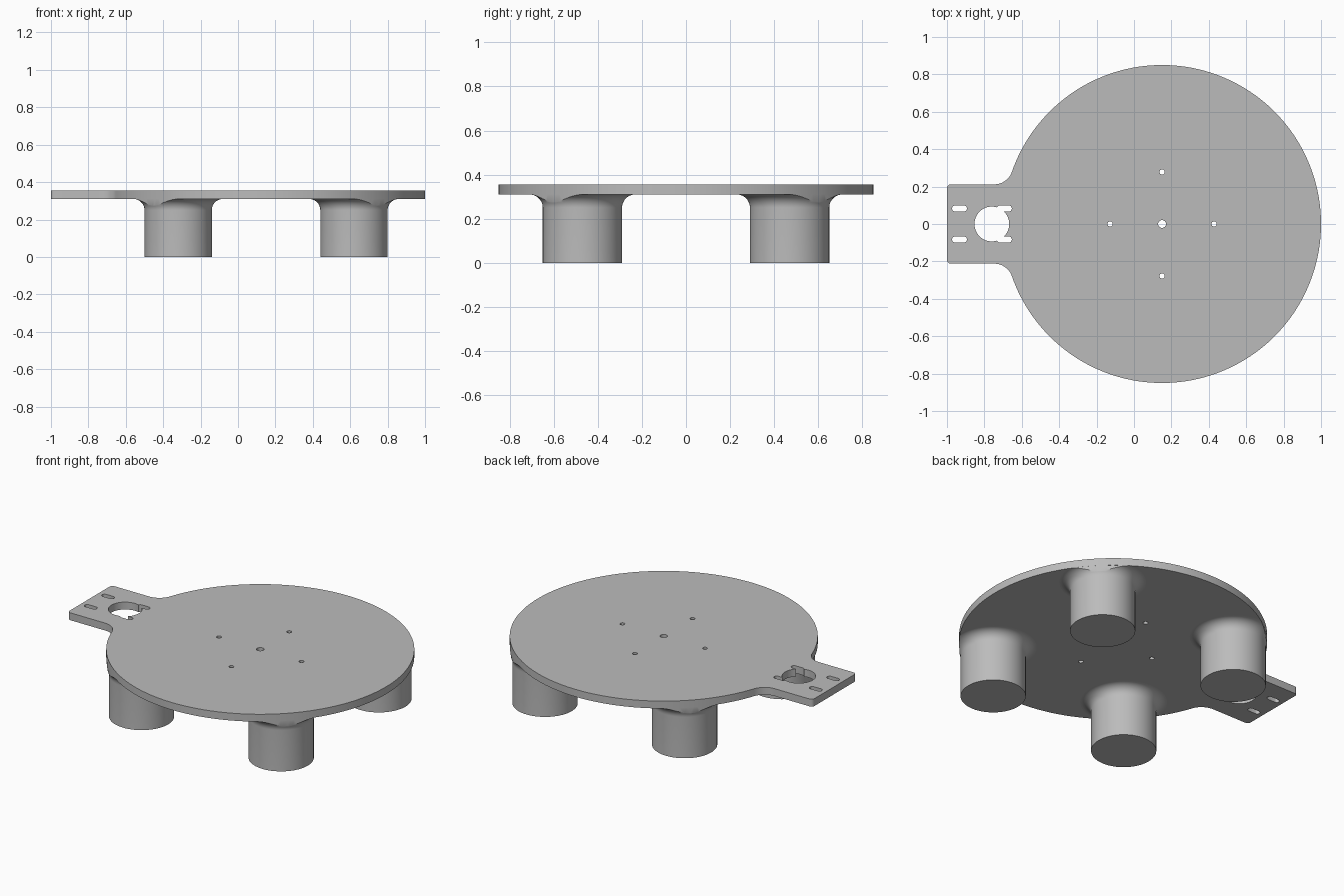
import bpy, bmesh
from math import pi, cos, sin, sqrt, atan2, radians
from mathutils import Matrix, Vector

if "Cube" in bpy.data.objects:
    bpy.data.objects.remove(bpy.data.objects["Cube"])

CX, R = 0.15, 0.85            # disc centre and radius
Z0, Z1 = 0.31, 0.355          # plate underside and top
TAB_Y, NECK, CORNER = 0.212, 0.1, 0.02
LEG_R, LEG_OFF, FILLET = 0.18, 0.47, 0.06

grey = bpy.data.materials.new("plain grey")
grey.use_nodes = True
grey.diffuse_color = (0.5, 0.5, 0.5, 1)
grey.node_tree.nodes["Principled BSDF"].inputs["Base Color"].default_value = (0.5, 0.5, 0.5, 1)


def arc(x, y, r, a0, a1, n):
    return [(x + r * cos(a0 + (a1 - a0) * i / n), y + r * sin(a0 + (a1 - a0) * i / n))
            for i in range(n + 1)]


def make_object(name, bm):
    bmesh.ops.recalc_face_normals(bm, faces=bm.faces)
    mesh = bpy.data.meshes.new(name)
    bm.to_mesh(mesh)
    bm.free()
    mesh.materials.append(grey)
    obj = bpy.data.objects.new(name, mesh)
    bpy.context.collection.objects.link(obj)
    return obj


def prism(name, outline, z0, z1):
    bm = bmesh.new()
    face = bm.faces.new([bm.verts.new((x, y, z0)) for x, y in outline])
    up = bmesh.ops.extrude_face_region(bm, geom=[face])["geom"]
    verts = [v for v in up if isinstance(v, bmesh.types.BMVert)]
    bmesh.ops.translate(bm, verts=verts, vec=(0, 0, z1 - z0))
    return make_object(name, bm)


def boolean(obj, cutter, operation):
    mod = obj.modifiers.new("cut", "BOOLEAN")
    mod.object, mod.operation, mod.solver = cutter, operation, "EXACT"
    bpy.context.view_layer.objects.active = obj
    bpy.ops.object.modifier_apply(modifier=mod.name)


def smooth(obj):
    bpy.ops.object.select_all(action="DESELECT")
    obj.select_set(True)
    bpy.context.view_layer.objects.active = obj
    bpy.ops.object.shade_smooth_by_angle(angle=radians(30))


# Plate outline: large arc, concave neck fillets, tab with rounded corners
neck_y = TAB_Y + NECK
neck_x = CX - sqrt((R + NECK) ** 2 - neck_y ** 2)
touch = atan2(neck_y, neck_x - CX)
upper = arc(CX, 0, R, 0, touch, 80)
upper += arc(neck_x, neck_y, NECK, touch - pi, -pi / 2, 14)[1:]
upper += arc(-1 + CORNER, TAB_Y - CORNER, CORNER, pi / 2, pi, 6)
outline = upper + [(x, -y) for x, y in reversed(upper[1:])]
plate = prism("plate", outline, Z0, Z1)

# Holes and slots through the plate
holes = [arc(-0.76, 0, 0.093, 0, 2 * pi, 48)[:-1],
         arc(CX, 0, 0.021, 0, 2 * pi, 24)[:-1]]
for k in range(4):
    a = k * pi / 2
    holes.append(arc(CX + 0.278 * cos(a), 0.278 * sin(a), 0.014, 0, 2 * pi, 20)[:-1])
for x in (-0.933, -0.693):
    for y in (-0.083, 0.083):
        holes.append(arc(x + 0.024, y, 0.016, -pi / 2, pi / 2, 8)
                     + arc(x - 0.024, y, 0.016, pi / 2, 1.5 * pi, 8))
for hole in holes:
    cutter = prism("hole_cutter", hole, Z0 - 0.1, Z1 + 0.1)
    boolean(plate, cutter, "DIFFERENCE")
    bpy.data.objects.remove(cutter)
smooth(plate)

# Legs: turned profile flaring into the plate, trimmed at the disc rim
trim = prism("rim_cutter", arc(CX, 0, R - 0.0003, 0, 2 * pi, 160)[:-1], -0.1, 1)
flare = arc(LEG_R + FILLET, Z0 - FILLET, FILLET, pi, pi / 2, 12)
top = Z0 + 0.002
profile = [(0, 0), (LEG_R, 0)] + flare + [(LEG_R + FILLET, top), (0, top)]
for side, sx in (("right", -1), ("left", 1)):
    for end, sy in (("front", -1), ("back", 1)):
        bm = bmesh.new()
        pts = [bm.verts.new((r, 0, z)) for r, z in profile]
        edges = [bm.edges.new(pair) for pair in zip(pts, pts[1:])]
        bmesh.ops.spin(bm, geom=pts + edges, axis=(0, 0, 1), cent=(0, 0, 0),
                       angle=2 * pi, steps=64, use_duplicate=False)
        bmesh.ops.remove_doubles(bm, verts=bm.verts, dist=1e-5)
        place = Matrix.Translation(Vector((CX + sx * LEG_OFF, sy * LEG_OFF, 0)))
        bmesh.ops.transform(bm, matrix=place, verts=bm.verts)
        leg = make_object(f"{end}_{side}_leg", bm)
        boolean(leg, trim, "INTERSECT")
        smooth(leg)
bpy.data.objects.remove(trim)
